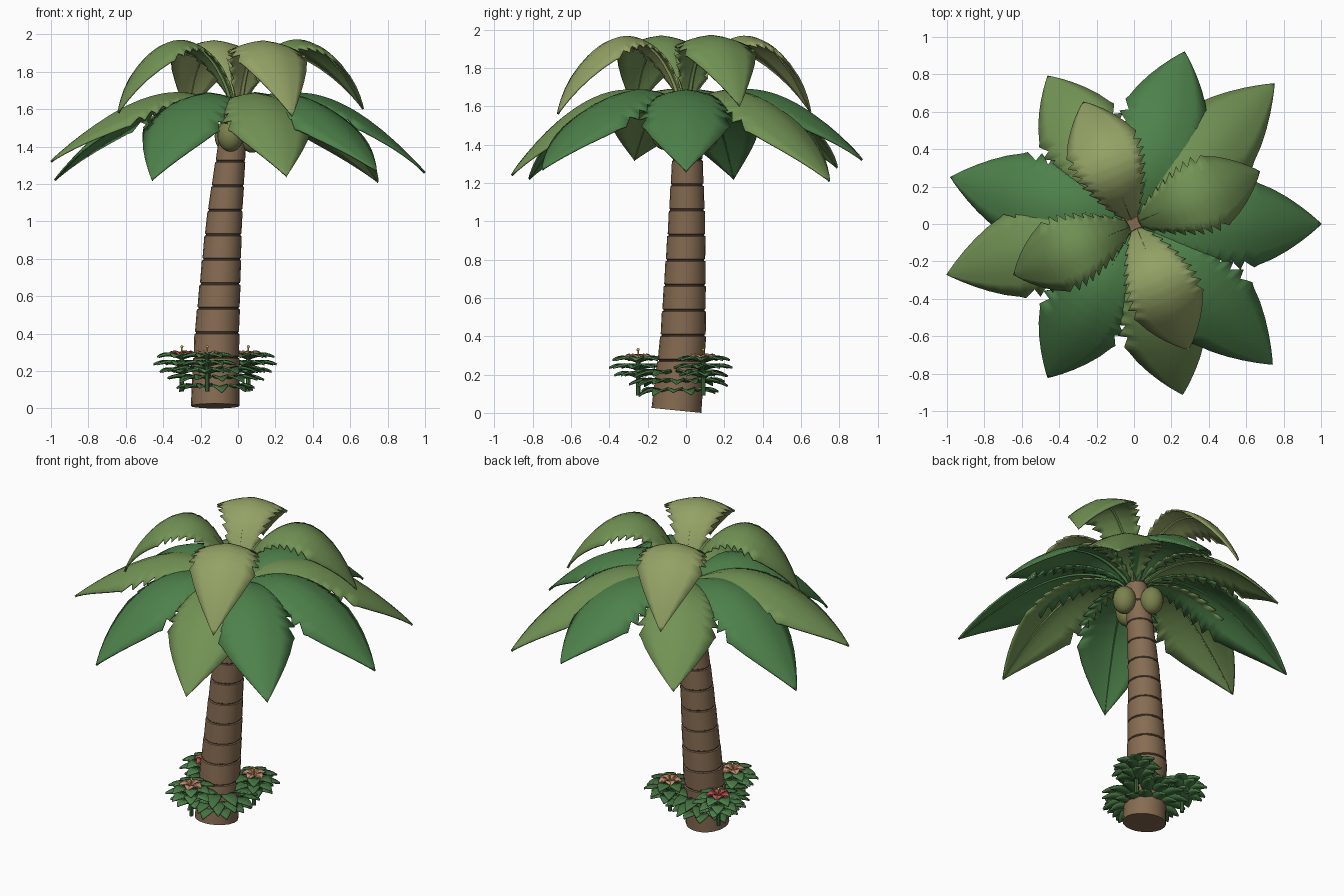
import bpy, bmesh, random
from math import sin, cos, pi, radians, atan2, degrees
from mathutils import Vector

if "Cube" in bpy.data.objects:
    bpy.data.objects.remove(bpy.data.objects["Cube"])

random.seed(4)


def material(name, rgb):
    m = bpy.data.materials.new(name)
    m.diffuse_color = (*rgb, 1)
    m.use_nodes = True
    m.node_tree.nodes["Principled BSDF"].inputs["Base Color"].default_value = m.diffuse_color
    return m


BARK = material("bark", (.24, .15, .085))
GROOVE = material("bark_groove", (.07, .045, .03))
DARK = material("dark_green", (.075, .22, .07))
MID = material("mid_green", (.17, .29, .09))
PALE = material("pale_green", (.29, .36, .13))
NUT = material("coconut", (.20, .22, .075))
BUSH = material("bush_green", (.06, .17, .055))
PEACH = material("peach", (.60, .28, .18))
RED = material("red", (.50, .09, .09))
YELLOW = material("yellow", (.75, .50, .10))


def make(name, verts, faces, mats, thick=0.0, angle=40):
    me = bpy.data.meshes.new(name)
    me.from_pydata(verts, [], faces)
    ob = bpy.data.objects.new(name, me)
    bpy.context.collection.objects.link(ob)
    for m in mats:
        me.materials.append(m)
    bm = bmesh.new()
    bm.from_mesh(me)
    bmesh.ops.remove_doubles(bm, verts=bm.verts, dist=1e-5)
    bmesh.ops.recalc_face_normals(bm, faces=bm.faces)
    bm.to_mesh(me)
    bm.free()
    if thick:
        s = ob.modifiers.new("thickness", 'SOLIDIFY')
        s.thickness, s.offset = thick, 0
    bpy.ops.object.select_all(action='DESELECT')
    bpy.context.view_layer.objects.active = ob
    ob.select_set(True)
    bpy.ops.object.shade_smooth_by_angle(angle=radians(angle))
    return ob


def bezier(p, t):
    k = 1 - t
    w = (k**3, 3*k*k*t, 3*k*t*t, t**3)
    return [sum(a * q[i] for a, q in zip(w, p)) for i in (0, 1)]


def strip_faces(rows, cols, start=0, closed=False):
    n = cols if closed else cols - 1
    return [(start + i*cols + j, start + i*cols + (j+1) % cols,
             start + (i+1)*cols + (j+1) % cols, start + (i+1)*cols + j)
            for i in range(rows - 1) for j in range(n)]


# Trunk: leaning, tapering, grooved at each growth ring
PATH = [(0, -.122, -.05, .13), (.4, -.113, -.015, .118), (1, -.075, .004, .095),
        (1.4, -.033, .008, .075), (1.64, -.005, .005, .062)]


def trunk_at(z):
    for a, b in zip(PATH, PATH[1:]):
        if z <= b[0]:
            f = (z - a[0]) / (b[0] - a[0])
            return [a[i] + f*(b[i] - a[i]) for i in (1, 2, 3)]
    return PATH[-1][1:]


N = 20
levels = [(0, 1)]
for i in range(11):
    z = .275 + .131*i
    levels += [(z - .008, 1.02), (z - .005, .95), (z + .002, .95), (z + .005, 1)]
levels.append((1.64, 1))
tv = []
for k, (z, s) in enumerate(levels):
    cx, cy, r = trunk_at(z)
    for j in range(N):
        a = 2*pi*j/N
        tilt = .013 - .1*r*sin(a) if k == 0 else 0
        tv.append((cx + r*s*cos(a), cy + r*s*sin(a), z + tilt))
tf = strip_faces(len(levels), N, closed=True)
tf += [tuple(range(N)), tuple(range(len(tv) - N, len(tv)))]
trunk = make("trunk", tv, tf, [BARK, GROOVE])
for p in trunk.data.polygons:
    row = min(p.vertices) // N
    if row % 4 == 2 and len(p.vertices) == 4:
        p.material_index = 1


# Palm fronds: arched spine, sawtooth edges, drooping cross-section
def half_width(t, W):
    if t < .68:
        return W*(.1 + .9*sin(t/.68*pi/2))
    return W*.97*(1 - ((t - .68)/.32)**1.7)


def frond(name, tip, ctrl, W, mat):
    ang = atan2(tip[1], tip[0])
    reach = Vector(tip[:2]).length
    p = ctrl + [(reach, tip[2])]
    rad, side = Vector((cos(ang), sin(ang), 0)), Vector((-sin(ang), cos(ang), 0))
    stations = [(0, .03)]
    teeth = 9
    for i in range(teeth):
        a, b = .06 + .66*i/teeth, .06 + .66*(i+1)/teeth
        stations += [(a + .006, half_width(a, W)*.84), ((a+b)/2, half_width((a+b)/2, W)*.94),
                     (b - .004, half_width(b, W)*1.04)]
    stations += [(t, half_width(t, W)) for t in (.735, .8, .86, .91, .95, .98, 1)]
    verts, cols = [], (-1, -.66, -.33, 0, .33, .66, 1)
    spine = []
    for t, w in stations:
        r, z = bezier(p, t)
        r2, z2 = bezier(p, t + .01)
        tan = (rad*(r2 - r) + Vector((0, 0, z2 - z))).normalized()
        nor = side.cross(tan) * -1
        if nor.z < 0:
            nor = -nor
        c = rad*r + Vector((0, 0, z))
        spine.append((c, nor))
        for s in cols:
            d = abs(s)*w
            verts.append(c + side*s*w - nor*(.9*d*d + .1*d))
    make(name, verts, strip_faces(len(stations), 7), [mat], .010, 50)
    # midrib under the frond
    rv, rows = [], 0
    for (c, nor), (t, _) in list(zip(spine, stations))[::2]:
        r = .013*(1 - t) + .002
        rows += 1
        for k in range(5):
            a = 2*pi*k/5
            rv.append(c - nor*.006 + side*r*cos(a) + nor*r*sin(a))
    make(name + "_rib", rv, strip_faces(rows, 5, closed=True), [mat])


LOW = [(.03, 1.58), (.3, 1.78), (.6, 1.70)]
HIGH = [(.02, 1.6), (.14, 2.05), (.48, 2.13)]
lower = [(1.0, 0, 1.26, DARK), (.75, .75, 1.21, MID), (.27, .92, 1.32, DARK),
         (-.46, .79, 1.28, MID), (-.98, .25, 1.22, DARK), (-1.0, -.27, 1.32, MID),
         (-.46, -.82, 1.22, DARK), (.26, -.91, 1.24, MID), (.74, -.75, 1.27, DARK)]
upper = [(.67, .28, 1.6, MID), (-.27, .65, 1.57, PALE),
         (-.64, -.27, 1.58, MID), (.29, -.67, 1.56, PALE)]
for i, f in enumerate(lower):
    frond(f"lower_frond_{i+1}", f[:3], LOW, .235, f[3])
for i, f in enumerate(upper):
    frond(f"upper_frond_{i+1}", f[:3], HIGH, .205, f[3])


# Coconuts
def ball(name, loc, scale, mat, seg=20):
    bpy.ops.mesh.primitive_uv_sphere_add(segments=seg, ring_count=seg // 2 + 2, location=loc)
    ob = bpy.context.object
    ob.name, ob.scale = name, scale
    ob.data.materials.append(mat)
    bpy.ops.object.shade_smooth()


for i, c in enumerate([(-.04, -.11, 1.46), (.075, 0, 1.455), (-.055, .10, 1.455)]):
    ball(f"coconut_{i+1}", c, (.07, .07, .088), NUT)


# Bush leaves and flower petals: pointed ovals gathered into one mesh
def blade(verts, faces, c, ang, r0, length, width, rise, droop):
    rad, side = Vector((cos(ang), sin(ang), 0)), Vector((-sin(ang), cos(ang), 0))
    start, rows = len(verts), 7
    for i in range(rows):
        t = i/(rows - 1)
        w = width/2*(sin(pi*t**.85)**.8 if 0 < t < 1 else .06)
        p = Vector(c) + rad*(r0 + length*t) + Vector((0, 0, rise*t - droop*t*t))
        for s in (-1, 0, 1):
            verts.append(p + side*s*w + Vector((0, 0, .012*abs(s)*w/width*2)))
    faces += strip_faces(rows, 3, start)


# Low leaf rings around the trunk
bx, by = -.12, -.04
v, f = [], []
for z, n, r0, length in ((.105, 11, .09, .12), (.155, 13, .10, .16), (.20, 11, .09, .17)):
    for k in range(n):
        a = 2*pi*(k + random.uniform(-.2, .2))/n + z*9
        blade(v, f, (bx, by, z), a, r0, length, .085, .05, .05 + random.uniform(-.01, .02))
make("low_bush_leaves", v, f, [BUSH], .010)

# Three flower clumps
for i, (x, y, mat) in enumerate([(-.165, -.25, PEACH), (.055, .09, PEACH), (-.30, .09, RED)]):
    v, f = [], []
    for z, n, length in ((.185, 7, .12), (.225, 8, .15), (.265, 7, .135)):
        for k in range(n):
            blade(v, f, (x, y, z), 2*pi*k/n + z*20, .005, length, .08, .06, .05)
    make(f"clump_leaves_{i+1}", v, f, [BUSH if i == 1 else DARK], .010)
    v, f = [], []
    for k in range(5):
        blade(v, f, (x, y, .285), 2*pi*k/5 + i, .004, .07, .06, .03, .025)
    make(f"flower_{i+1}", v, f, [mat], .008)
    bpy.ops.mesh.primitive_cylinder_add(vertices=8, radius=.012, depth=.2, location=(x, y, .19))
    bpy.context.object.name = f"flower_stem_{i+1}"
    bpy.context.object.data.materials.append(BUSH)
    bpy.ops.mesh.primitive_cylinder_add(vertices=6, radius=.004, depth=.045, location=(x, y, .305))
    bpy.context.object.name = f"stamen_{i+1}"
    bpy.context.object.data.materials.append(YELLOW)
    ball(f"stamen_tip_{i+1}", (x, y, .33), (.008, .008, .008), YELLOW, 8)
